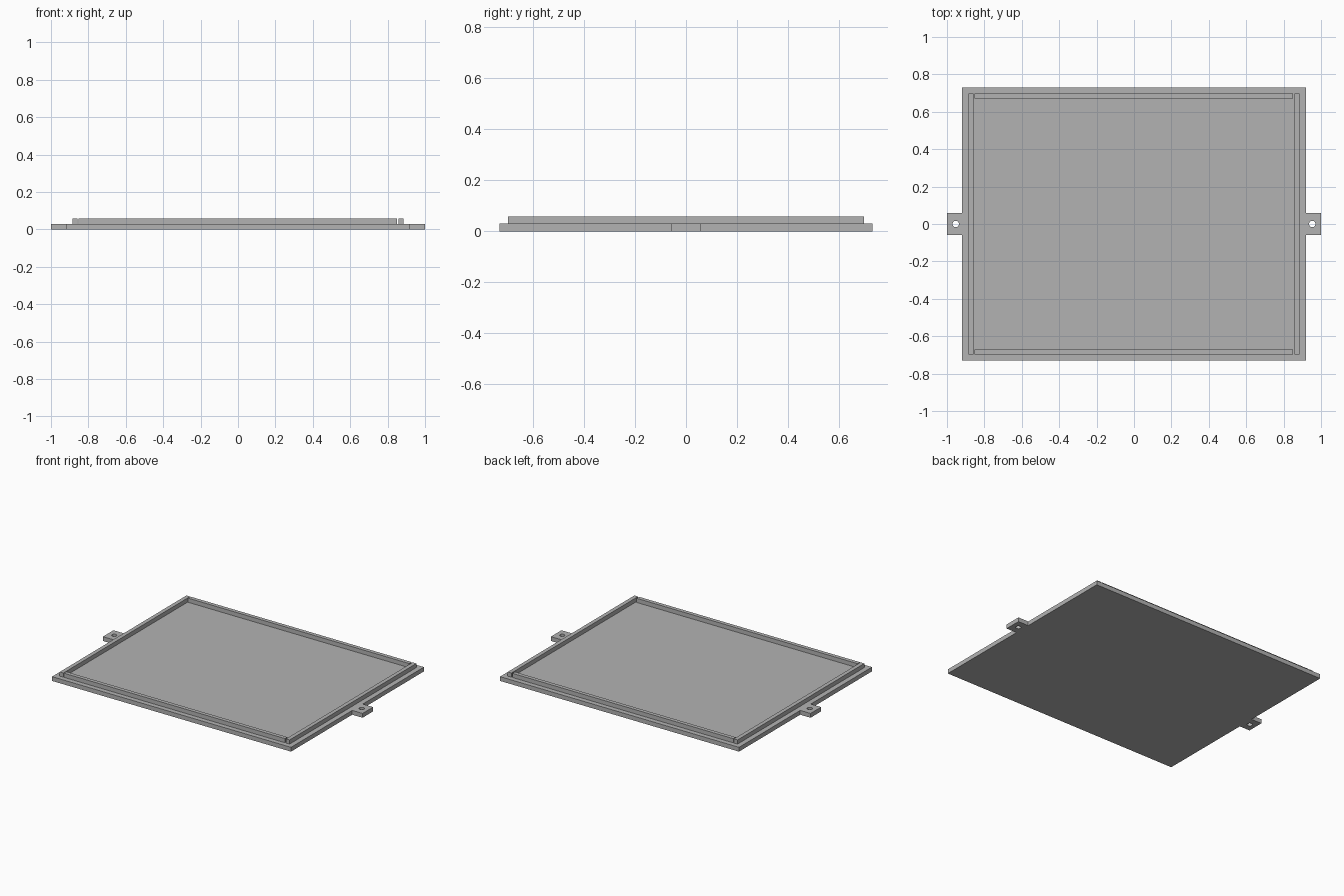
import bpy
import bmesh

cube = bpy.data.objects.get("Cube")
if cube:
    bpy.data.objects.remove(cube, do_unlink=True)

BASE_TOP, RAIL_TOP = 0.03, 0.059
HALF_X, HALF_Y = 0.92, 0.731
TAB_X, TAB_Y = 1.0, 0.058

grey = bpy.data.materials.new("plain grey")
grey.use_nodes = True
colour = (0.45, 0.45, 0.45, 1)
grey.diffuse_color = colour
grey.node_tree.nodes["Principled BSDF"].inputs["Base Color"].default_value = colour


def finish(bm, name):
    mesh = bpy.data.meshes.new(name)
    bmesh.ops.recalc_face_normals(bm, faces=bm.faces)
    bm.to_mesh(mesh)
    bm.free()
    mesh.materials.append(grey)
    obj = bpy.data.objects.new(name, mesh)
    bpy.context.collection.objects.link(obj)
    return obj


def prism(name, outline, bottom, top):
    """Extrude a flat outline upwards."""
    bm = bmesh.new()
    face = bm.faces.new([bm.verts.new((x, y, bottom)) for x, y in outline])
    result = bmesh.ops.extrude_face_region(bm, geom=[face], use_keep_orig=True)
    moved = [g for g in result["geom"] if isinstance(g, bmesh.types.BMVert)]
    bmesh.ops.translate(bm, verts=moved, vec=(0, 0, top - bottom))
    return finish(bm, name)


def rail(name, x0, x1, y0, y1):
    return prism(name, [(x0, y0), (x1, y0), (x1, y1), (x0, y1)], BASE_TOP, RAIL_TOP)


# Base plate with a mounting tab on each side
right_half = [(HALF_X, -HALF_Y), (HALF_X, -TAB_Y), (TAB_X, -TAB_Y),
              (TAB_X, TAB_Y), (HALF_X, TAB_Y), (HALF_X, HALF_Y)]
base = prism("base_plate", right_half + [(-x, -y) for x, y in right_half], 0, BASE_TOP)

# Screw holes through the tabs
for side, x in (("left", 0.953), ("right", -0.953)):
    bm = bmesh.new()
    bmesh.ops.create_cone(bm, cap_ends=True, segments=24, radius1=0.017,
                          radius2=0.017, depth=0.2)
    bmesh.ops.translate(bm, verts=bm.verts, vec=(x, 0, 0))
    cutter = finish(bm, side + "_hole_cutter")
    cutter.hide_render = True
    cutter.hide_set(True)
    cutter.display_type = 'WIRE'
    cut = base.modifiers.new(side + " hole", 'BOOLEAN')
    cut.operation = 'DIFFERENCE'
    cut.solver = 'EXACT'
    cut.object = cutter

# Raised locating rails, with a small gap at the corners
rail("left_rail", 0.857, 0.885, -0.697, 0.697)
rail("right_rail", -0.885, -0.857, -0.697, 0.697)
rail("front_rail", -0.853, 0.849, -0.697, -0.67)
rail("back_rail", -0.853, 0.849, 0.67, 0.697)
